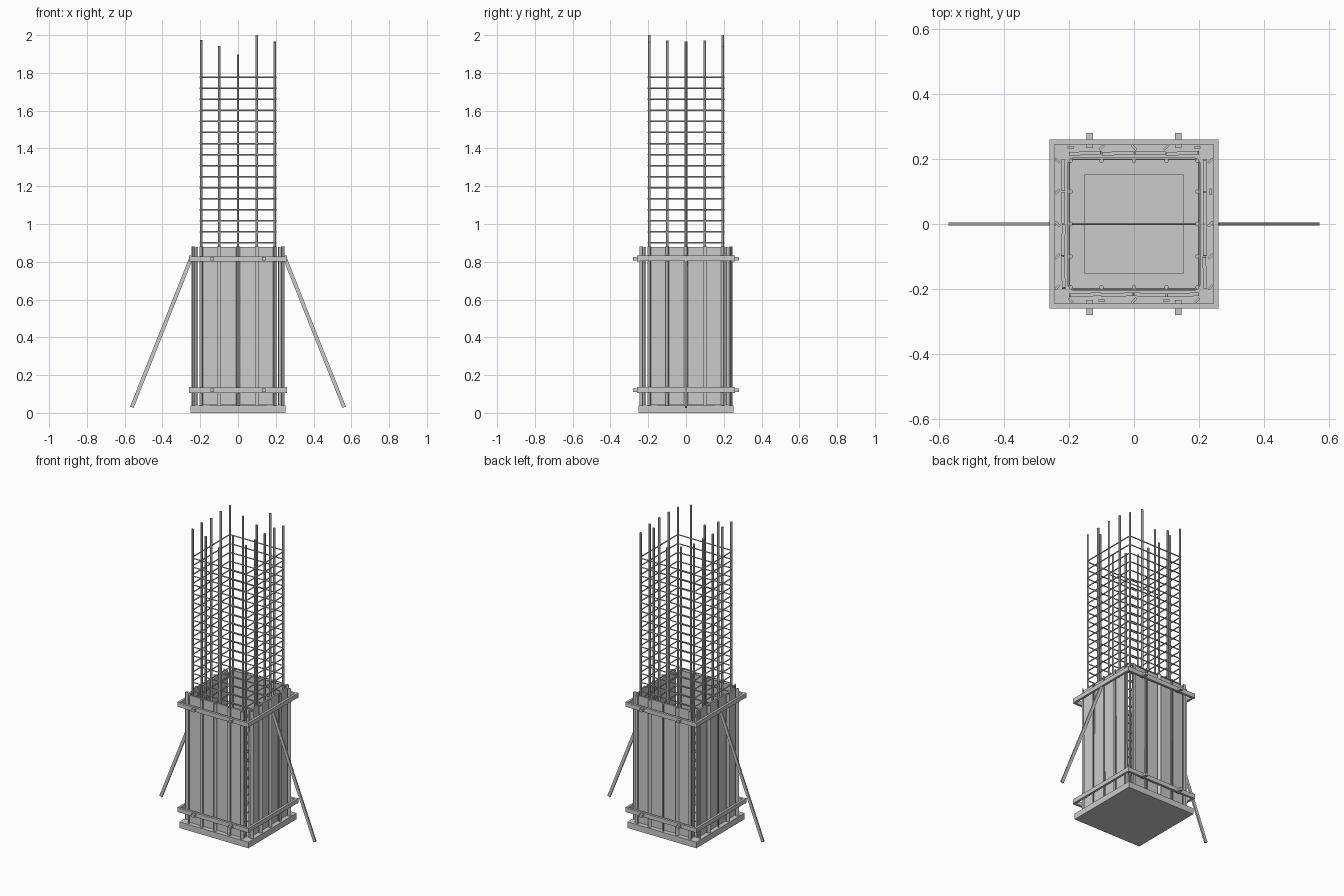
import bpy, bmesh, math, random
from mathutils import Vector, Matrix

if "Cube" in bpy.data.objects:
    bpy.data.objects.remove(bpy.data.objects["Cube"])

random.seed(4)


def part(name, build):
    bm = bmesh.new()
    build(bm)
    me = bpy.data.meshes.new(name)
    bm.to_mesh(me)
    bm.free()
    ob = bpy.data.objects.new(name, me)
    bpy.context.collection.objects.link(ob)
    return ob


def box(bm, size, mat):
    bmesh.ops.create_cube(bm, size=1, matrix=mat @ Matrix.Diagonal((*size, 1)))


def block(bm, x0, x1, y0, y1, z0, z1, turn=Matrix()):
    mat = turn @ Matrix.Translation(((x0 + x1) / 2, (y0 + y1) / 2, (z0 + z1) / 2))
    box(bm, (x1 - x0, y1 - y0, z1 - z0), mat)


def rod(bm, a, b, r, n=6):
    a, b = Vector(a), Vector(b)
    d = b - a
    mat = Matrix.Translation((a + b) / 2) @ d.to_track_quat('Z', 'Y').to_matrix().to_4x4()
    bmesh.ops.create_cone(bm, cap_ends=True, segments=n, radius1=r, radius2=r,
                          depth=d.length, matrix=mat)


SIDES = [Matrix.Rotation(k * math.pi / 2, 4, 'Z') for k in range(4)]
GRID = [-0.195, -0.1, 0, 0.1, 0.195]

# Concrete footing with a low column starter
part("footing_slab", lambda bm: block(bm, -0.252, 0.252, -0.252, 0.252, 0, 0.04))
part("column_starter", lambda bm: block(bm, -0.152, 0.152, -0.152, 0.152, 0.04, 0.055))


# Upright reinforcing bars around the perimeter
def upright_bars(bm):
    tops = {-0.195: 1.975, -0.1: 1.955, 0: 1.92, 0.1: 1.99, 0.195: 1.97}
    for x in GRID:
        for y in GRID:
            if max(abs(x), abs(y)) > 0.19:
                top = tops[x] - random.uniform(0, 0.03)
                if x == 0.1:
                    top = 2.0
                rod(bm, (x, y, 0.04), (x, y, top), 0.007)


part("upright_bars", upright_bars)


# Stirrup loops with clipped corners
def stirrups(bm):
    h, c = 0.201, 0.012
    ring = []
    for s in SIDES:
        ring += [s @ Vector((-h + c, -h, 0)), s @ Vector((h - c, -h, 0))]
    for i in range(29):
        up = Vector((0, 0, 1.777 - i * 0.0585))
        for k in range(8):
            rod(bm, ring[k] + up, ring[(k + 1) % 8] + up, 0.004)


part("stirrups", stirrups)


# Thin cross tie inside the cage
part("cross_tie", lambda bm: rod(bm, (-0.2, 0, 1.602), (0.2, 0, 1.602), 0.0035))


# Formwork boards, slightly uneven
def boards(bm):
    for s in SIDES:
        for x in (-0.15, -0.05, 0.05, 0.15):
            mat = (s @ Matrix.Translation((x, -0.218, 0.46))
                   @ Matrix.Rotation(math.radians(random.uniform(-3, 3)), 4, 'Z')
                   @ Matrix.Rotation(math.radians(random.uniform(-0.3, 0.3)), 4, 'Y'))
            box(bm, (0.097, 0.011, 0.838), mat)


part("formwork_boards", boards)


# Narrow battens covering the board joints, turned at varied angles
def battens(bm):
    for s in SIDES:
        for x in GRID:
            turn = random.choice((-45, -45, 45, 0))
            mat = (s @ Matrix.Translation((x, -0.236, 0.46))
                   @ Matrix.Rotation(math.radians(turn), 4, 'Z'))
            box(bm, (0.02, 0.007, 0.84), mat)


part("formwork_battens", battens)


# Two clamp frames with protruding bolt blocks front and back
def clamps(bm):
    for z in (0.12, 0.815):
        for i, s in enumerate(SIDES):
            dz = 0.003 if i % 2 else 0
            block(bm, -0.26, 0.26, -0.26, -0.245, z - 0.014 + dz, z + 0.014 + dz, s)


def bolts(bm):
    for z in (0.12, 0.815):
        for x in (-0.136, 0.136):
            for s in (SIDES[0], SIDES[2]):
                block(bm, x - 0.01, x + 0.01, -0.28, -0.235, z - 0.009, z + 0.009, s)


part("clamp_frames", clamps)
part("clamp_bolts", bolts)


# Slanted props left and right
def props(bm):
    for sx in (-1, 1):
        a, b = Vector((sx * 0.562, 0, 0.03)), Vector((sx * 0.25, 0, 0.815))
        d = b - a
        mat = (Matrix.Translation((a + b) / 2)
               @ Matrix.Rotation(math.atan2(d.x, d.z), 4, 'Y'))
        box(bm, (0.02, 0.009, d.length), mat)


part("slanted_props", props)
